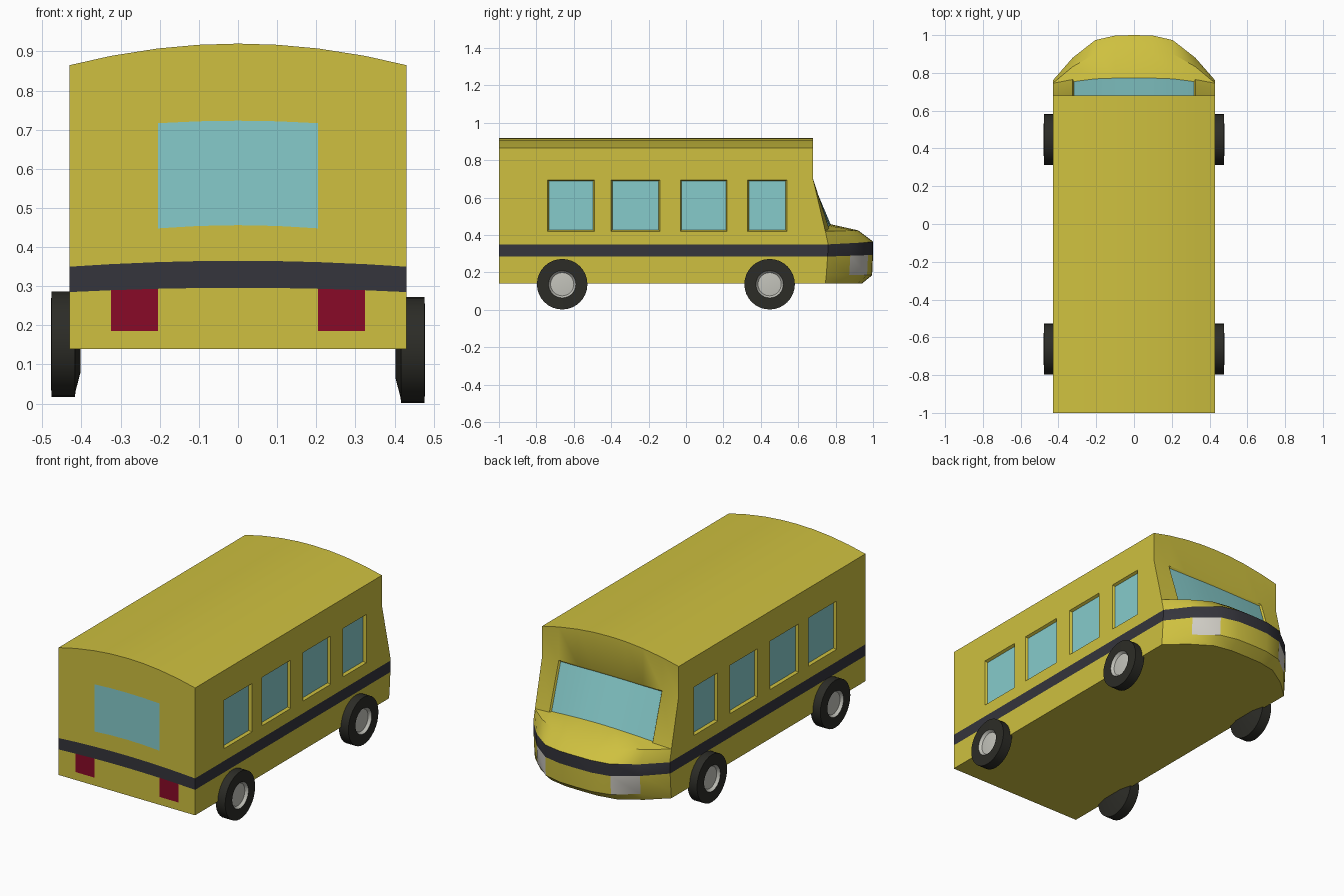
import bpy, bmesh, math

if "Cube" in bpy.data.objects:
    bpy.data.objects.remove(bpy.data.objects["Cube"])


def material(name, rgb):
    m = bpy.data.materials.new(name)
    m.diffuse_color = (*rgb, 1)
    m.use_nodes = True
    m.node_tree.nodes["Principled BSDF"].inputs["Base Color"].default_value = m.diffuse_color
    return m


YELLOW, GLASS, DARK, RED, LAMP = range(5)
MATS = [material("yellow_paint", (0.62, 0.53, 0.05)), material("glass", (0.24, 0.60, 0.60)),
        material("dark_trim", (0.035, 0.035, 0.045)), material("red_lens", (0.25, 0.003, 0.02)),
        material("lamp_lens", (0.62, 0.60, 0.55))]
RUBBER = material("rubber", (0.025, 0.025, 0.02))
RIM = material("rim", (0.55, 0.55, 0.50))

W, REAR, WALL = 0.43, -1.0, 0.68
half = [0.1, 0.205, 0.325, W]
XS = [-x for x in reversed(half)] + [0] + half
BULGE = dict(zip([0] + half, [1, 0.99, 0.89, 0.50, 0]))     # nose outline in plan
ZS = [0.14, 0.185, 0.285, 0.35, 0.42, 0.695, 0.865]         # heights along the corners
CORNER_Y = [0.745, 0.75, 0.757, 0.76, 0.745, WALL, WALL]    # where the side meets the nose
WINDOWS = [(-0.74, -0.49), (-0.40, -0.14), (-0.03, 0.22), (0.33, 0.54)]


def crown(x):
    return 1 - (x / W) ** 2


def finish(bm, name, mats):
    me = bpy.data.meshes.new(name)
    bm.to_mesh(me)
    bm.free()
    for m in mats:
        me.materials.append(m)
    ob = bpy.data.objects.new(name, me)
    bpy.context.collection.objects.link(ob)
    bpy.ops.object.select_all(action='DESELECT')
    ob.select_set(True)
    bpy.context.view_layer.objects.active = ob
    bpy.ops.object.shade_smooth_by_angle(angle=math.radians(32))
    return ob


def patch(bm, rows, paint):
    """Grid of quads through rows of points; paint(row, column) picks the material."""
    grid = [[bm.verts.new(p) for p in r] for r in rows]
    for i in range(len(grid) - 1):
        for j in range(len(grid[0]) - 1):
            f = bm.faces.new((grid[i][j], grid[i][j + 1], grid[i + 1][j + 1], grid[i + 1][j]))
            f.material_index = paint(i, j)


bm = bmesh.new()

# Rear wall with stripe, window and tail lights
RAISE = [0, 0, 0.011, 0.015, 0.036, 0.028, 0.055]


def paint_rear(i, j):
    if i == 2:
        return DARK
    if i == 1 and j in (1, 6):
        return RED
    return GLASS if i == 4 and 2 <= j <= 5 else YELLOW


patch(bm, [[(x, REAR, z + r * crown(x)) for x in XS] for z, r in zip(ZS, RAISE)], paint_rear)

# Side walls with four windows each
inner = [y for w in WINDOWS for y in w]
for s in (-1, 1):
    patch(bm, [[(s * W, y, z) for y in [REAR] + inner + [e]] for z, e in zip(ZS, CORNER_Y)],
          lambda i, j: DARK if i == 2 else GLASS if i == 4 and j % 2 else YELLOW)

# Roof
patch(bm, [[(x, y, ZS[-1] + 0.055 * crown(x)) for x in XS] for y in [REAR] + inner + [WALL]],
      lambda i, j: YELLOW)

# Nose: corner height, corner y, centre height, centre y
NOSE = [(0.14, 0.745, 0.14, 0.94), (0.185, 0.75, 0.185, 0.995), (0.285, 0.757, 0.295, 1.0),
        (0.35, 0.76, 0.365, 1.0), (0.42, 0.745, 0.425, 0.92), (0.42, 0.745, 0.455, 0.785),
        (0.695, WALL, 0.705, WALL), (0.865, WALL, 0.92, WALL)]


def paint_nose(i, j):
    if i == 2:
        return DARK
    if i == 1 and j in (1, 6):
        return LAMP
    return GLASS if i == 5 and 1 <= j <= 6 else YELLOW


patch(bm, [[(x, ye + (yc - ye) * BULGE[abs(x)], ze + (zc - ze) * crown(x)) for x in XS]
           for ze, ye, zc, yc in NOSE], paint_nose)

# Weld, close the floor and sink the glass
bmesh.ops.remove_doubles(bm, verts=bm.verts[:], dist=0.0005)
bmesh.ops.holes_fill(bm, edges=[e for e in bm.edges if e.is_boundary], sides=0)
bmesh.ops.recalc_face_normals(bm, faces=bm.faces[:])
glass = [f for f in bm.faces if f.material_index == GLASS]
side_glass = [f for f in glass if abs(f.calc_center_median().x) > W - 0.01]
windshield = [f for f in glass if f.calc_center_median().y > 0.6]
frames = bmesh.ops.inset_individual(bm, faces=side_glass, thickness=0.01, depth=-0.015)["faces"]
frames += bmesh.ops.inset_region(bm, faces=windshield, thickness=0.008, depth=-0.01)["faces"]
for f in frames:
    if f not in side_glass and f not in windshield:
        f.material_index = YELLOW
finish(bm, "bus_body", MATS)

# Wheels: lathed tyre and dished rim, (distance along axle, radius)
TYRE = [(-0.075, 0.0), (-0.075, 0.07), (-0.062, 0.12), (-0.06, 0.135), (0, 0.135), (0.001, 0.073)]
HUB = [(0.001, 0.073), (-0.014, 0.062), (-0.008, 0.0)]


def lathe(name, profile, s, y, z, mat):
    bm = bmesh.new()
    vs = [bm.verts.new((s * (0.477 + a), y, z + r)) for a, r in profile]
    es = [bm.edges.new(p) for p in zip(vs, vs[1:])]
    bmesh.ops.spin(bm, geom=vs + es, cent=(0, y, z), axis=(1, 0, 0),
                   angle=math.tau, steps=32, use_merge=False)
    bmesh.ops.remove_doubles(bm, verts=bm.verts[:], dist=0.0002)
    bmesh.ops.recalc_face_normals(bm, faces=bm.faces[:])
    if sum(f.normal.x * f.calc_area() for f in bm.faces) * s < 0 and name.endswith("rim"):
        bmesh.ops.reverse_faces(bm, faces=bm.faces[:])
    finish(bm, name, [mat])


for side, s, z in (("left", -1, 0.152), ("right", 1, 0.137)):
    for end, y in (("rear", -0.662), ("front", 0.447)):
        lathe(f"{end}_{side}_tyre", TYRE, s, y, z, RUBBER)
        lathe(f"{end}_{side}_rim", HUB, s, y, z, RIM)
